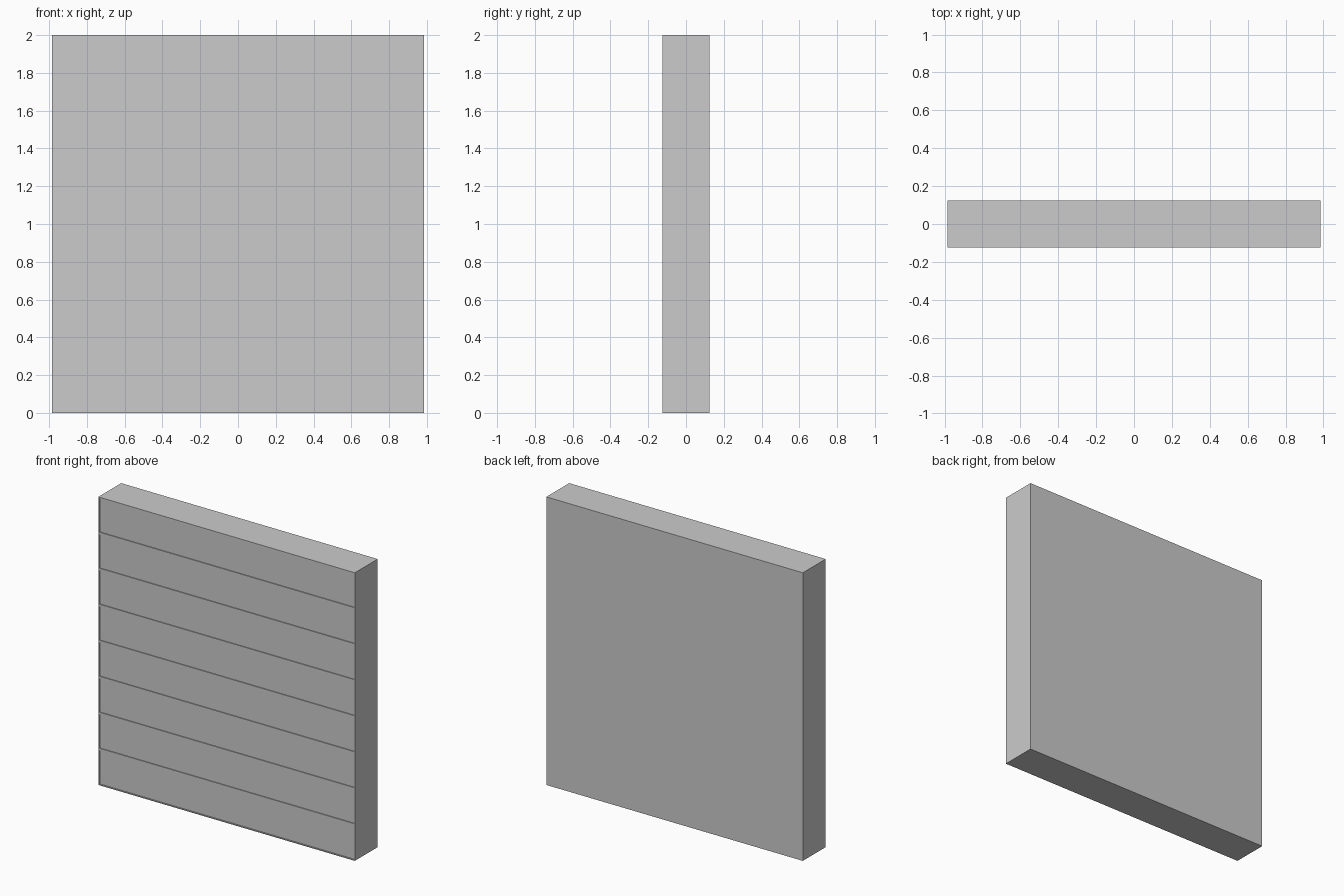
import bpy, bmesh
from mathutils import Matrix

if "Cube" in bpy.data.objects:
    bpy.data.objects.remove(bpy.data.objects["Cube"])

WIDTH, DEPTH, HEIGHT, ROWS = 1.97, 0.25, 2.0, 8

# Slab body standing on the ground
bm = bmesh.new()
bmesh.ops.create_cube(bm, size=1, matrix=Matrix.Translation((0, 0, HEIGHT / 2))
                      @ Matrix.Diagonal((WIDTH, DEPTH, HEIGHT, 1)))

# Split into equal horizontal rows
for i in range(1, ROWS):
    bmesh.ops.bisect_plane(bm, geom=bm.verts[:] + bm.edges[:] + bm.faces[:],
                           plane_co=(0, 0, HEIGHT * i / ROWS), plane_no=(0, 0, 1))

# Thin frame around a shallow recessed panel on each front row
bm.normal_update()
front = [f for f in bm.faces if f.normal.y < -0.9]
inner = bmesh.ops.inset_individual(bm, faces=front, thickness=0.007, use_even_offset=True)
panels = [f for f in front if f.is_valid]
walls = bmesh.ops.extrude_discrete_faces(bm, faces=panels)
recessed = walls["faces"]
bmesh.ops.translate(bm, verts=list({v for f in recessed for v in f.verts}), vec=(0, 0.006, 0))
bmesh.ops.recalc_face_normals(bm, faces=bm.faces[:])

mesh = bpy.data.meshes.new("panelled_wall")
bm.to_mesh(mesh)
bm.free()
bpy.context.collection.objects.link(bpy.data.objects.new("panelled_wall", mesh))
